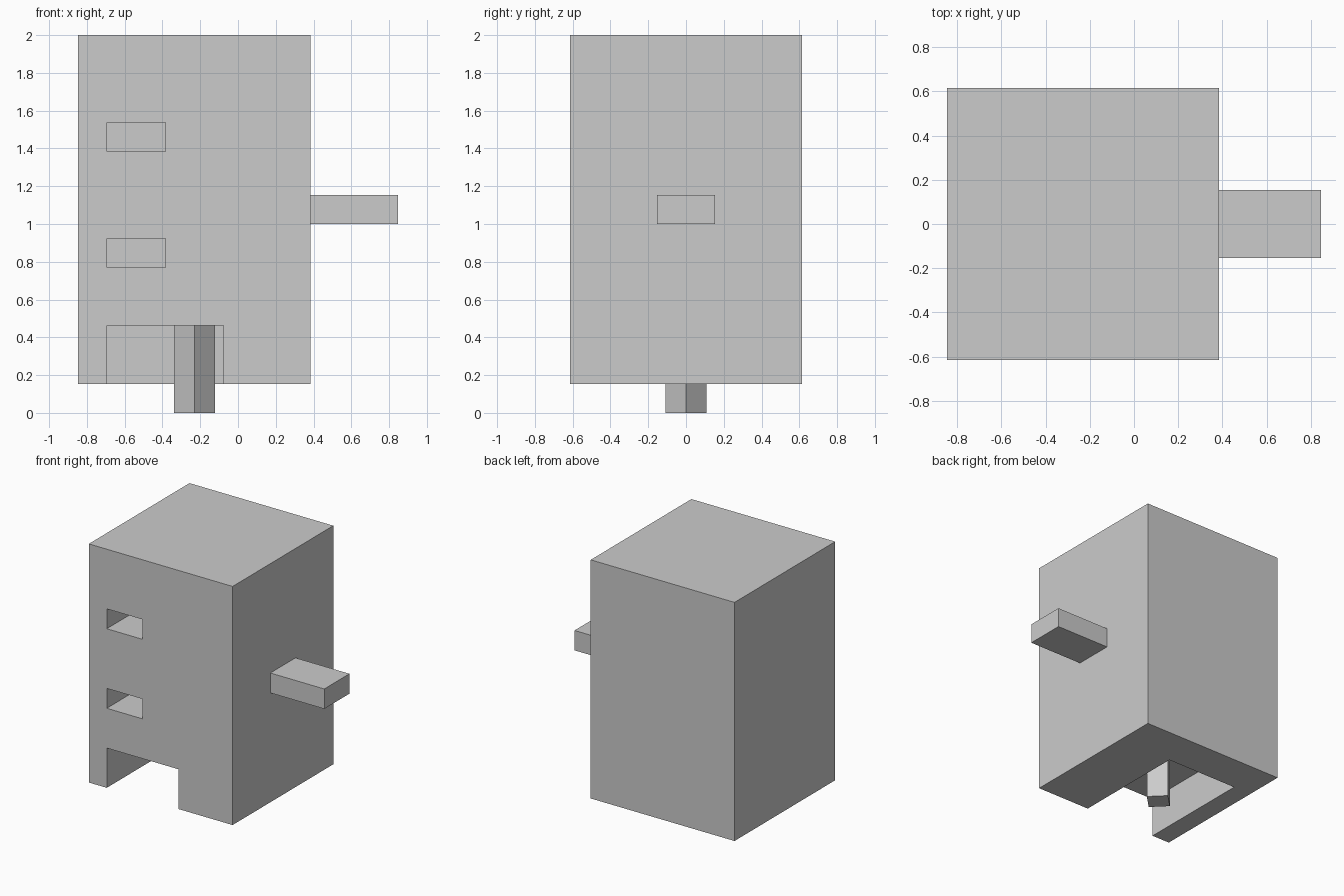
import bpy
from math import radians
from mathutils import Matrix

default_cube = bpy.data.objects.get("Cube")
if default_cube:
    bpy.data.objects.remove(default_cube, do_unlink=True)

U = 2 / 13            # module: the model is 13 modules tall
CX = -1.5 * U         # centre of the cabinet in x

grey = bpy.data.materials.new("plain_grey")
grey.use_nodes = True
grey.diffuse_color = (0.6, 0.6, 0.6, 1)
grey.node_tree.nodes["Principled BSDF"].inputs["Base Color"].default_value = (0.6, 0.6, 0.6, 1)


def box(name, low, high, turn=0):
    """Box between two corners given in modules from the cabinet's centre line."""
    size = [(b - a) * U for a, b in zip(low, high)]
    mid = [(a + b) / 2 * U for a, b in zip(low, high)]
    bpy.ops.mesh.primitive_cube_add(size=1, location=(mid[0] + CX, mid[1], mid[2]))
    obj = bpy.context.object
    obj.name = name
    obj.data.transform(Matrix.Rotation(radians(turn), 4, "Z") @ Matrix.Diagonal((*size, 1)))
    obj.data.materials.append(grey)
    return obj


# Cabinet
cabinet = box("cabinet", (-4, -4, 1), (4, 4, 13))

# Openings: a tall bay through the front and underside, and two small slots
cutters = [box("bay_cutter", (-3, -5, 0), (1, 2, 3))]
for z in (5, 9):
    cutters.append(box("slot_cutter", (-3, -5, z), (-1, -2, z + 1)))

bpy.context.view_layer.objects.active = cabinet
for cutter in cutters:
    cutter.hide_render = True
    cut = cabinet.modifiers.new("opening", "BOOLEAN")
    cut.operation = "DIFFERENCE"
    cut.solver = "EXACT"
    cut.object = cutter
    bpy.ops.object.modifier_apply(modifier=cut.name)
    bpy.data.objects.remove(cutter, do_unlink=True)

# Side handle and the post hanging from the bay ceiling, turned corner first
box("side_handle", (4, -1, 6.5), (7, 1, 7.5))
box("centre_post", (-0.5, -0.5, 0), (0.5, 0.5, 3), turn=45)
